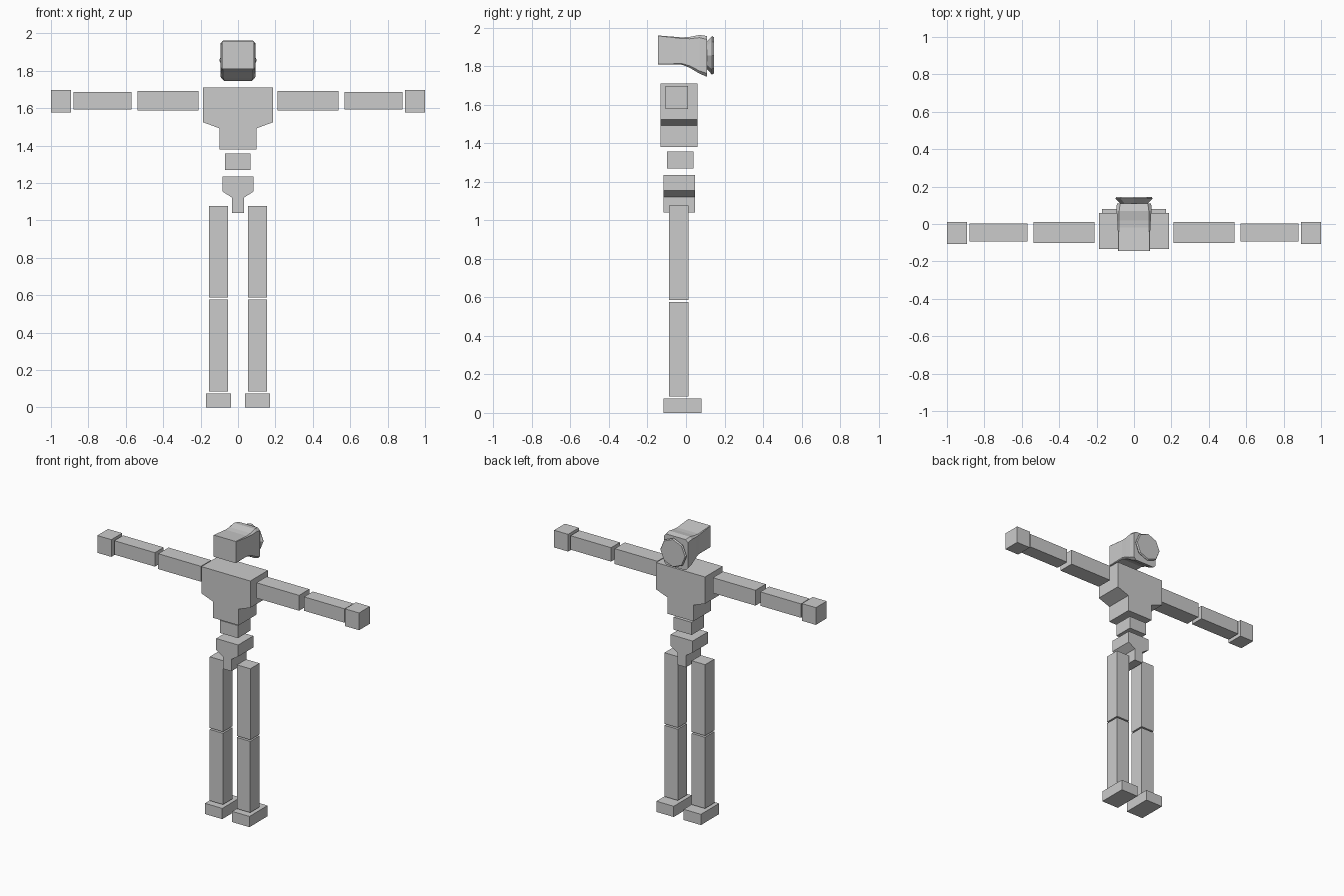
import bpy, bmesh, math

if "Cube" in bpy.data.objects:
    bpy.data.objects.remove(bpy.data.objects["Cube"])


def make_object(name, verts, faces):
    mesh = bpy.data.meshes.new(name)
    mesh.from_pydata(verts, [], faces)
    bm = bmesh.new()
    bm.from_mesh(mesh)
    bmesh.ops.recalc_face_normals(bm, faces=bm.faces)
    bm.to_mesh(mesh)
    bm.free()
    obj = bpy.data.objects.new(name, mesh)
    bpy.context.collection.objects.link(obj)
    return obj


def loft(name, rings):
    """Closed skin through rings with equal point counts."""
    n = len(rings[0])
    verts = [p for ring in rings for p in ring]
    faces = [tuple(range(n)), tuple(range(len(verts) - n, len(verts)))]
    for r in range(len(rings) - 1):
        for i in range(n):
            j = (i + 1) % n
            faces.append((r * n + i, r * n + j, (r + 1) * n + j, (r + 1) * n + i))
    return make_object(name, verts, faces)


def slab(name, profile, y0, y1):
    """Front (x, z) profile extruded along y."""
    return loft(name, [[(x, y, z) for x, z in profile] for y in (y0, y1)])


def block(name, x0, x1, y0, y1, z0, z1):
    return slab(name, [(x0, z0), (x1, z0), (x1, z1), (x0, z1)], y0, y1)


def mirrored(half):
    return half + [(-x, z) for x, z in reversed(half)]


def head_ring(y, w, z0, z1, c):
    half = [(w - c, z0), (w, z0 + c), (w, z1 - c), (w - c, z1)]
    return [(x, y, z) for x, z in mirrored(half)]


def disc_ring(y, r, zc=1.857, n=8):
    return [(r * math.cos(2 * math.pi * i / n), y,
             zc + r * math.sin(2 * math.pi * i / n)) for i in range(n)]


# torso
slab("chest", mirrored([(0.187, 1.71), (0.187, 1.525), (0.098, 1.492), (0.098, 1.38)]),
     -0.133, 0.06)
block("waist", -0.07, 0.067, -0.098, 0.038, 1.27, 1.357)
slab("pelvis", mirrored([(0.084, 1.235), (0.084, 1.155), (0.032, 1.122), (0.032, 1.04)]),
     -0.118, 0.047)

# limbs
for s, side in ((-1, "left"), (1, "right")):
    block(side + "_upper_arm", s * 0.212, s * 0.538, -0.102, 0.01, 1.587, 1.693)
    block(side + "_forearm", s * 0.57, s * 0.88, -0.093, 0.003, 1.592, 1.688)
    block(side + "_hand", s * 0.893, s * 1.0, -0.107, 0.011, 1.578, 1.697)
    block(side + "_thigh", s * 0.053, s * 0.155, -0.087, 0.013, 0.587, 1.078)
    block(side + "_shin", s * 0.053, s * 0.155, -0.088, 0.014, 0.085, 0.577)
    block(side + "_foot", s * 0.038, s * 0.17, -0.118, 0.08, 0.0, 0.074)

# head: box front widening to a bevelled rear
loft("head", [
    head_ring(-0.145, 0.086, 1.81, 1.96, 0.002),
    head_ring(-0.02, 0.087, 1.808, 1.95, 0.006),
    head_ring(0.02, 0.09, 1.792, 1.953, 0.010),
    head_ring(0.07, 0.093, 1.762, 1.963, 0.014),
    head_ring(0.11, 0.092, 1.745, 1.957, 0.018),
])
# flared octagonal plate on the rear of the head
loft("rear_disc", [disc_ring(0.105, 0.068), disc_ring(0.135, 0.1), disc_ring(0.145, 0.094)])
